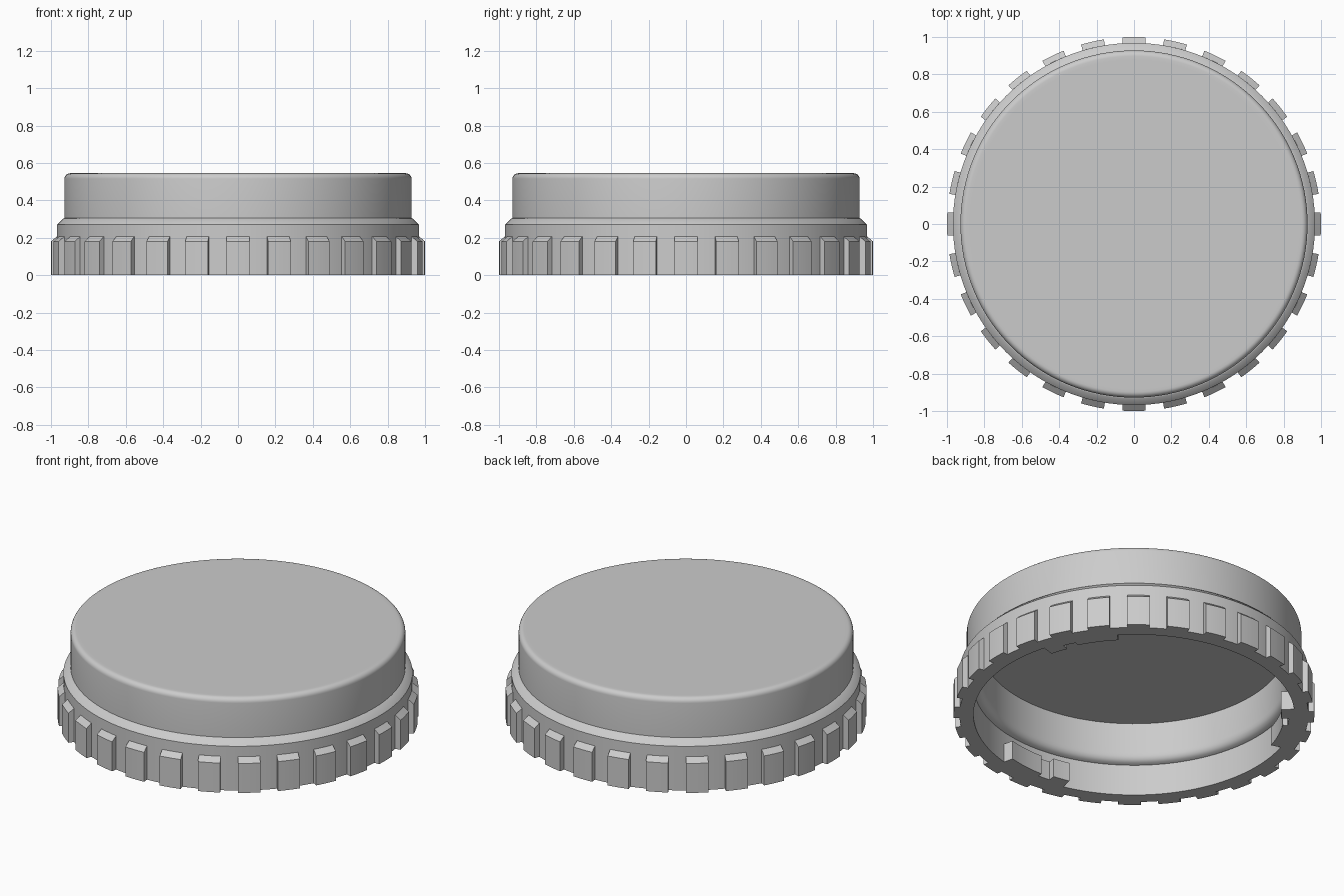
import bpy, bmesh, math

if "Cube" in bpy.data.objects:
    bpy.data.objects.remove(bpy.data.objects["Cube"], do_unlink=True)

grey = bpy.data.materials.new("grey plastic")
grey.use_nodes = True
colour = (0.6, 0.6, 0.6, 1)
grey.diffuse_color = colour
grey.node_tree.nodes["Principled BSDF"].inputs["Base Color"].default_value = colour


def sweep(bm, profile, start, end, steps):
    """Sweep a closed (radius, height) profile around z, angles in degrees."""
    rings = []
    for i in range(steps + 1):
        a = math.radians(start + (end - start) * i / steps)
        rings.append([bm.verts.new((r * math.cos(a), r * math.sin(a), z)) for r, z in profile])
    n = len(profile)
    full = end - start >= 360
    for near, far in zip(rings, rings[1:]):
        for j in range(n - (1 if full else 0)):
            k = (j + 1) % n
            bm.faces.new((near[j], near[k], far[k], far[j]))
    if not full:
        bm.faces.new(rings[0])
        bm.faces.new(rings[-1])


def finish(bm, name):
    bmesh.ops.remove_doubles(bm, verts=bm.verts, dist=0.0001)
    bmesh.ops.recalc_face_normals(bm, faces=bm.faces)
    mesh = bpy.data.meshes.new(name)
    bm.to_mesh(mesh)
    bm.free()
    mesh.materials.append(grey)
    obj = bpy.data.objects.new(name, mesh)
    bpy.context.collection.objects.link(obj)
    mesh.shade_smooth()
    mesh.set_sharp_from_angle(angle=math.radians(30))
    return obj


# Cap shell: rounded top, stepped skirt, hollow underside
top, side, fillet = 0.545, 0.928, 0.03
rounded = [(side - fillet + fillet * math.sin(t), top - fillet + fillet * math.cos(t))
           for t in (math.pi / 2 * i / 6 for i in range(7))]
shell = [(0, top), (0.88, top)] + rounded + [
    (side, 0.305), (0.935, 0.303), (0.968, 0.27), (0.968, 0), (0.89, 0),
    (0.89, 0.19), (0.87, 0.195), (0.855, 0.207), (0.847, 0.225), (0.845, 0.245),
    (0.845, 0.43), (0, 0.43)]
bm = bmesh.new()
sweep(bm, shell, 0, 360, 128)
finish(bm, "cap_shell")

# Grip ribs around the skirt
rib = [(0.955, 0), (1.0, 0), (1.0, 0.18), (0.968, 0.207), (0.955, 0.207)]
count, half = 28, 3.6
bm = bmesh.new()
for i in range(count):
    middle = i * 360 / count
    sweep(bm, rib, middle - half, middle + half, 4)
finish(bm, "grip_ribs")

# Three locking lugs inside the skirt: a stop, a notch and a long tab each
bm = bmesh.new()
for turn in (0, 120, 240):
    for start, end, inner in ((16, 23, 0.817), (23, 28, 0.86), (28, 44, 0.832)):
        lug = [(inner, 0), (0.9, 0), (0.9, 0.115), (inner, 0.115)]
        sweep(bm, lug, turn + start, turn + end, 6)
finish(bm, "locking_lugs")
